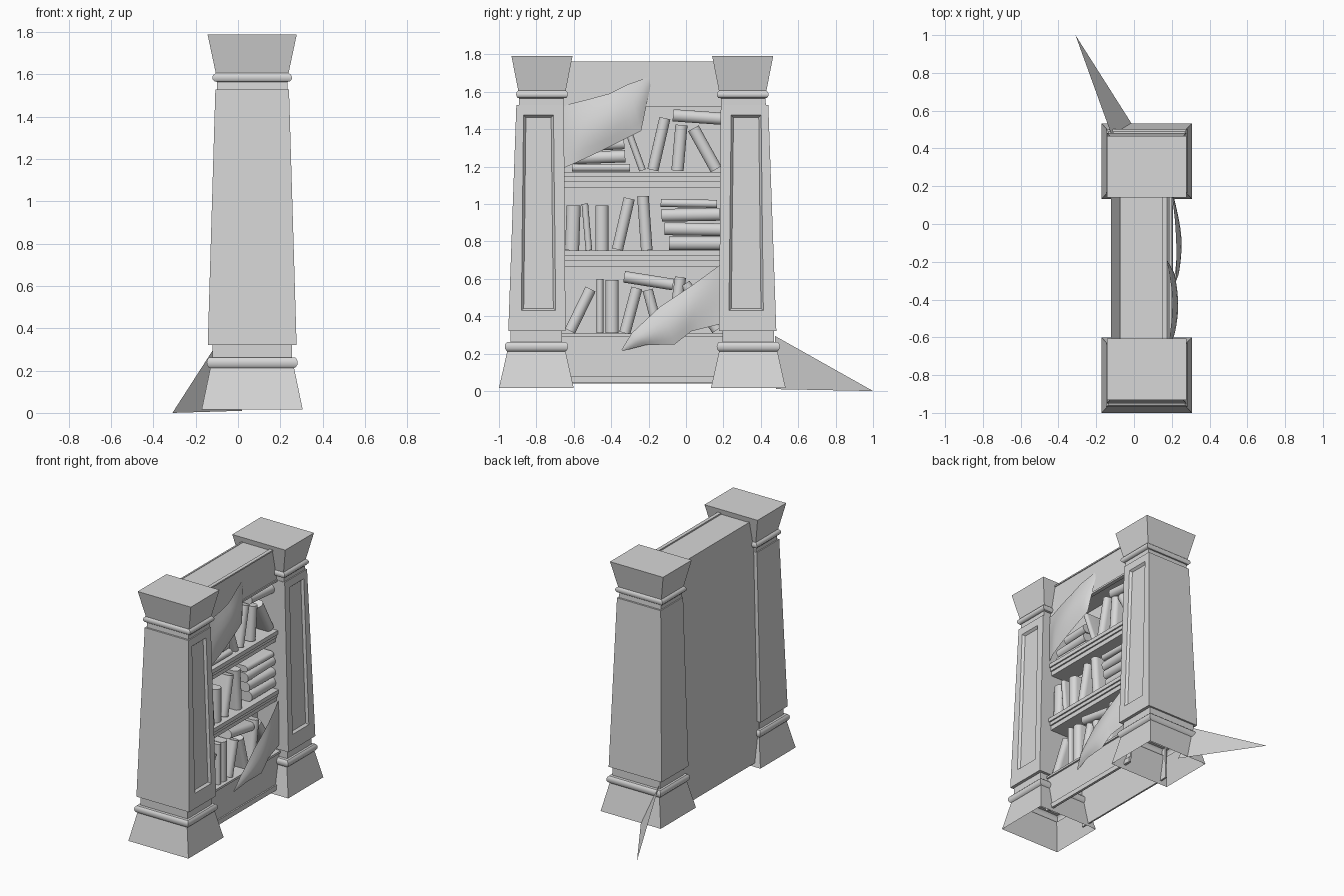
import bpy, bmesh, math
from mathutils import Matrix, Vector

if "Cube" in bpy.data.objects:
    bpy.data.objects.remove(bpy.data.objects["Cube"])

stone = bpy.data.materials.new("pale_grey")
stone.diffuse_color = (0.68, 0.68, 0.68, 1)
stone.use_nodes = True
stone.node_tree.nodes["Principled BSDF"].inputs["Base Color"].default_value = stone.diffuse_color


def finish(name, bm, smooth=False, recalc=True):
    if recalc:
        bmesh.ops.recalc_face_normals(bm, faces=bm.faces)
    me = bpy.data.meshes.new(name)
    bm.to_mesh(me)
    bm.free()
    me.materials.append(stone)
    ob = bpy.data.objects.new(name, me)
    bpy.context.collection.objects.link(ob)
    if smooth:
        bpy.ops.object.select_all(action='DESELECT')
        ob.select_set(True)
        bpy.context.view_layer.objects.active = ob
        bpy.ops.object.shade_smooth_by_angle(angle=math.radians(40))
    return ob


# The case tapers: front and back planes lean inwards with height
def front(z):
    return .207 - .021 * z


def back(z):
    return -.124 + .028 * z


# Board whose two x faces follow offsets from a leaning plane
def board(name, plane0, d0, plane1, d1, y0, y1, z0, z1):
    bm = bmesh.new()
    bmesh.ops.create_cube(bm, size=1)
    for v in bm.verts:
        z = z1 if v.co.z > 0 else z0
        x = plane1(z) + d1 if v.co.x > 0 else plane0(z) + d0
        v.co = Vector((x, y1 if v.co.y > 0 else y0, z))
    return finish(name, bm)


# Pillars: stacked rectangular rings (z, half x, half y, inward shift), open underneath
PX = 0.067
RINGS = [(0.015, .239, .20, 0), (.212, .198, .156, 0), (.215, .205, .16, 0), (.226, .213, .167, 0),
         (.24, .215, .169, 0), (.252, .212, .166, 0), (.262, .203, .157, 0), (.263, .188, .137, 0),
         (.322, .188, .137, 0), (.322, .21, .153, .003), (1.53, .174, .127, .02), (1.53, .166, .119, .025),
         (1.565, .166, .119, .027), (1.567, .178, .130, .03), (1.577, .187, .137, .03),
         (1.588, .188, .138, .03), (1.598, .184, .135, .03), (1.606, .172, .127, .03),
         (1.79, .211, .163, .03)]


def pillar(name, yc, inward):
    bm = bmesh.new()
    loops = [[bm.verts.new((PX + sx * hx, yc + inward * s + sy * hy, z))
              for sx, sy in ((-1, -1), (1, -1), (1, 1), (-1, 1))] for z, hx, hy, s in RINGS]
    panel = None
    for n, (a, b) in enumerate(zip(loops, loops[1:])):
        for i in range(4):
            j = (i + 1) % 4
            f = bm.faces.new((a[i], a[j], b[j], b[i]))
            if n == 9 and i == 1:
                panel = f
    bm.faces.new(loops[-1])
    bmesh.ops.recalc_face_normals(bm, faces=bm.faces)
    # Recessed panel on the shelf side
    bmesh.ops.inset_region(bm, faces=[panel], thickness=.05)
    mid = sum(v.co.y for v in panel.verts) / 4
    for v in panel.verts:
        low = v.co.z < 1
        z, w = (.43, .092) if low else (1.475, .08)
        x = PX + .21 - (z - .322) * .036 / 1.208
        v.co = Vector((x, mid + math.copysign(w, v.co.y - mid), z))
    bmesh.ops.inset_region(bm, faces=[panel], thickness=.018, depth=-.016)
    finish(name, bm, True)


pillar("left_pillar", -.80, 1)
pillar("right_pillar", .333, -1)

# Bookcase carcass
Y0, Y1 = -.67, .195
inner = lambda z: .03
board("back_board", back, 0, back, .012, Y0, Y1, .04, 1.755)
board("inner_back", inner, -.01, inner, 0, Y0, Y1, .29, 1.54)
board("top_block", back, .006, front, 0, Y0, Y1, 1.53, 1.752)
board("top_lip", front, -.02, front, .008, Y0, Y1, 1.522, 1.535)
board("crown_strip", front, -.02, front, .006, -.62, .16, 1.752, 1.762)
board("bottom_front", front, -.018, front, -.01, Y0, Y1, .08, .295)
board("plinth", front, -.018, front, 0, Y0, Y1, .045, .08)
board("bottom_shelf", inner, 0, front, .002, Y0, Y1, .292, .307)
for name, z in (("lower_shelf", .75), ("upper_shelf", 1.172)):
    board(name, inner, 0, front, .006, Y0, Y1, z - .028, z)
    board(name + "_step", inner, 0, front, -.004, Y0, Y1, z - .053, z - .028)
    board(name + "_moulding", inner, 0, front, -.014, Y0, Y1, z - .085, z - .053)


# Books: rounded spine towards the room; tilt in degrees leans towards +y
def book(name, y, z, length, width, tilt):
    bm = bmesh.new()
    w, tail = width / 2, .03
    face = front(z) - .015
    bulge = min(w, .03)
    prof = [(tail, -w), (tail, w)]
    prof += [(face - bulge + bulge * math.sin(math.pi * k / 8),
              w * math.cos(math.pi * k / 8)) for k in range(9)]
    rows = [[bm.verts.new((px, py, s * length / 2)) for px, py in prof] for s in (-1, 1)]
    n = len(prof)
    for i in range(n):
        j = (i + 1) % n
        bm.faces.new((rows[0][i], rows[0][j], rows[1][j], rows[1][i]))
    bm.faces.new(rows[0])
    bm.faces.new(rows[1])
    bm.transform(Matrix.Translation((0, y, z)) @ Matrix.Rotation(math.radians(-tilt), 4, 'X'))
    finish(name, bm, True)


SHELVES = {
    "top": [(-.455, 1.194, .31, .042, 90), (-.465, 1.25, .28, .065, 88), (-.43, 1.318, .20, .06, 87),
            (-.275, 1.297, .25, .036, -20), (-.145, 1.32, .285, .06, 13), (-.035, 1.30, .245, .065, 5),
            (.10, 1.295, .25, .065, -29), (.06, 1.465, .26, .065, 94)],
    "middle": [(-.605, .872, .24, .075, 2), (-.53, .877, .25, .035, -5), (-.45, .872, .24, .07, 0),
               (-.335, .893, .28, .06, 13), (-.22, .897, .29, .062, -4), (.015, 1.003, .30, .043, 91),
               (.025, .942, .31, .068, 89), (.035, .865, .30, .068, 91), (.05, .79, .28, .072, 90)],
    "bottom": [(-.565, .433, .25, .06, 26), (-.46, .455, .29, .036, 0), (-.395, .452, .285, .07, 0),
               (-.295, .43, .25, .06, 15), (-.175, .427, .235, .055, -15), (-.20, .59, .265, .062, 99),
               (-.05, .46, .30, .06, 8), (.08, .45, .30, .06, -35)],
}
for row, books in SHELVES.items():
    for k, b in enumerate(books):
        book(f"{row}_book_{k + 1}", *b)


def along(pts, t):
    s = t * (len(pts) - 1)
    i = min(int(s), len(pts) - 2)
    return Vector(pts[i]).lerp(Vector(pts[i + 1]), s - i)


# Torn hanging webs: curved sheets stretched between two (y, z) edge lines
def web(name, upper, lower, bulge):
    bm = bmesh.new()
    nu, nv = 20, 6
    grid = []
    for i in range(nu + 1):
        a, b = along(upper, i / nu), along(lower, i / nu)
        row = []
        for j in range(nv + 1):
            p = a.lerp(b, j / nv)
            x = front(p.y) + .002 + bulge * math.sin(math.pi * i / nu) * (.5 + .5 * math.sin(math.pi * j / nv))
            row.append(bm.verts.new((x, p.x, p.y)))
        grid.append(row)
    for i in range(nu):
        for j in range(nv):
            bm.faces.new((grid[i][j], grid[i + 1][j], grid[i + 1][j + 1], grid[i][j + 1]))
    bmesh.ops.remove_doubles(bm, verts=bm.verts, dist=.0005)
    finish(name, bm, True)


web("upper_web", [(-.68, 1.52), (-.54, 1.555), (-.41, 1.59), (-.31, 1.64), (-.195, 1.68)],
    [(-.66, 1.19), (-.59, 1.22), (-.44, 1.29), (-.24, 1.39), (-.19, 1.63)], .055)
web("lower_web", [(.19, .68), (.04, .57), (-.14, .45), (-.29, .31), (-.345, .22)],
    [(.19, .36), (.03, .32), (-.06, .25), (-.22, .245), (-.335, .215)], .05)

# Web stretched from the pillar foot to the floor
bm = bmesh.new()
bm.faces.new([bm.verts.new(c) for c in ((-.31, 1.0, 0), (-.12, .475, .295), (.02, .48, .01))])
finish("floor_web", bm)
